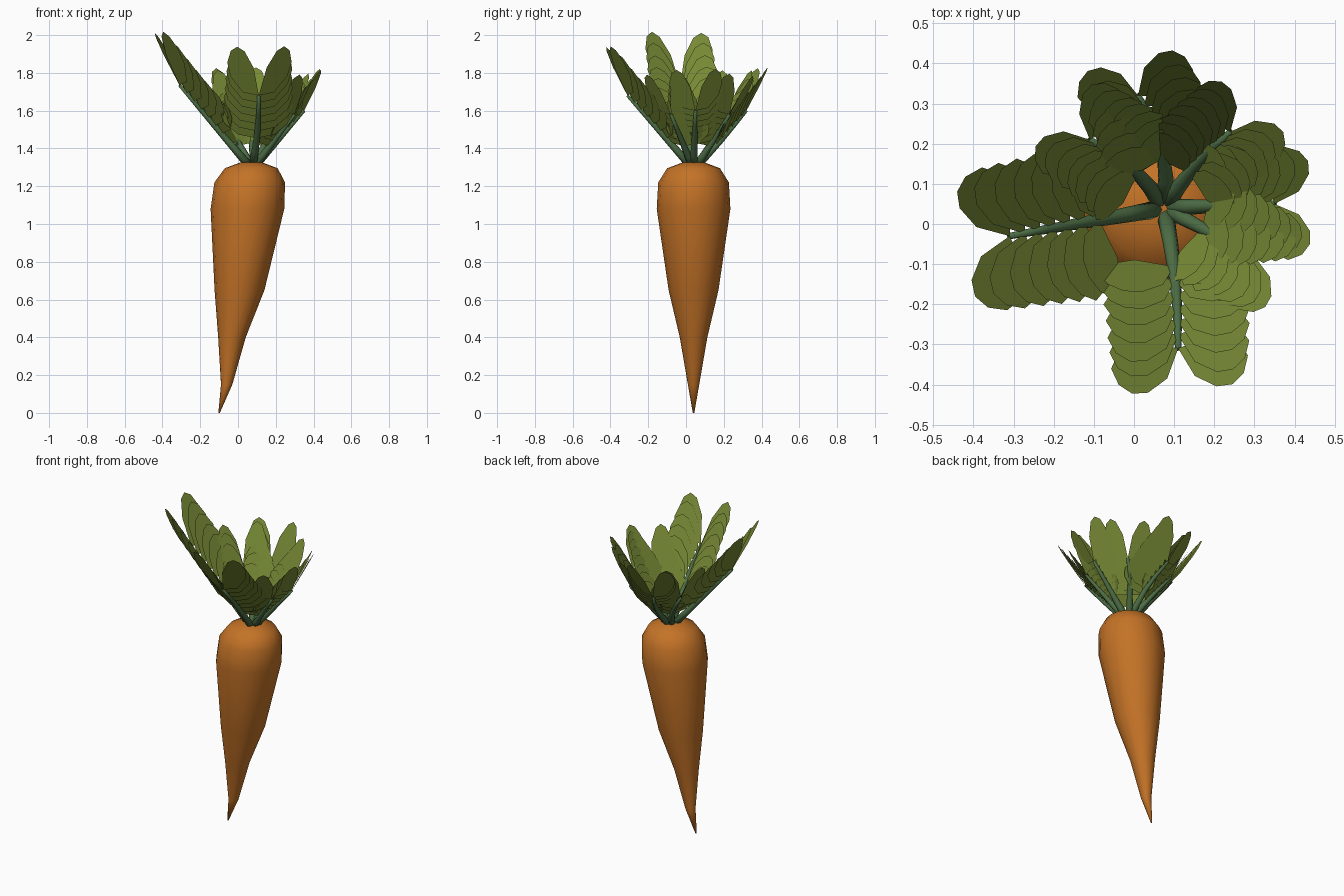
import bpy, bmesh, math, random
from mathutils import Vector

random.seed(4)
cube = bpy.data.objects.get("Cube")
if cube:
    bpy.data.objects.remove(cube, do_unlink=True)

UP = Vector((0, 0, 1))


def material(name, rgb):
    m = bpy.data.materials.new(name)
    m.use_nodes = True
    m.diffuse_color = (*rgb, 1)
    bsdf = next(n for n in m.node_tree.nodes if n.type == 'BSDF_PRINCIPLED')
    bsdf.inputs["Base Color"].default_value = (*rgb, 1)
    bsdf.inputs["Roughness"].default_value = 0.8
    return m


ORANGE = material("carrot_orange", (0.55, 0.17, 0.02))
LEAF = material("leaf_green", (0.18, 0.25, 0.035))
STEM = material("stem_green", (0.075, 0.155, 0.06))


def finish(bm, name, mat, smooth=False):
    mesh = bpy.data.meshes.new(name)
    bm.to_mesh(mesh)
    bm.free()
    mesh.materials.append(mat)
    obj = bpy.data.objects.new(name, mesh)
    bpy.context.collection.objects.link(obj)
    if smooth:
        for p in mesh.polygons:
            p.use_smooth = True
    return obj


def loft(name, rings, axis, sides, mat):
    """Skin of circles (centre, radius) all facing along one axis."""
    bm = bmesh.new()
    u = axis.cross(Vector((0, 1, 0))).normalized()
    v = axis.cross(u).normalized()
    loops = []
    for c, r in rings:
        angles = [math.tau * i / sides for i in range(sides)]
        loops.append([bm.verts.new(c + (u * math.cos(a) + v * math.sin(a)) * r) for a in angles])
    for lo, hi in zip(loops, loops[1:]):
        for i in range(sides):
            j = (i + 1) % sides
            bm.faces.new((lo[i], lo[j], hi[j], hi[i]))
    bm.faces.new(loops[0])
    bm.faces.new(loops[-1])
    bmesh.ops.recalc_face_normals(bm, faces=bm.faces)
    return finish(bm, name, mat, True)


# Root: tapered body leaning towards its tip (centre x, z, radius)
ROOT = [(-0.10, 0, 0.004), (-0.06, 0.15, 0.03), (-0.032, 0.4, 0.073), (0.008, 0.65, 0.132),
        (0.05, 1.08, 0.195), (0.062, 1.22, 0.187), (0.07, 1.295, 0.14), (0.07, 1.325, 0.06),
        (0.07, 1.33, 0.02)]
loft("carrot_root", [(Vector((x, 0.04, z)), r) for x, z, r in ROOT], UP, 16, ORANGE)

# Outline of one leaflet: across from the stem, along its length
BLADE = [(0, 0), (0.55, 0), (0.95, 0.3), (1.03, 0.6), (0.88, 0.88), (0.65, 1), (0.4, 0.93), (0.12, 0.6)]
CROWN = Vector((0.075, 0.04, 1.29))


def frond(name, end, size, bend):
    """A stem with two rows of overlapping leaflets folded into a shallow V."""
    end = Vector(end)
    line = end - CROWN
    out = Vector((line.x, line.y, 0)).normalized()
    side = UP.cross(out)
    lift = (UP * 0.6 - out * 0.8) * 0.35

    def stem_point(t):
        return CROWN + line * t + side * bend * math.sin(math.pi * t)

    rings = [(stem_point(t / 4), 0.023 - 0.015 * t / 4) for t in range(5)]
    loft(name + "_stem", rings, line.normalized(), 8, STEM)

    bm = bmesh.new()
    count = 7
    for sign in (-1, 1):
        across = (side * sign + lift) * 0.17 * size
        for i in range(count):
            t = i / (count - 1)
            base = stem_point(0.42 + 0.58 * t)
            grow = size * (0.6 + 0.4 * t) * random.uniform(0.96, 1.03)
            along = (out * 0.14 + UP * 0.26 + side * sign * 0.03) * grow
            width = across * (1.08 - 0.15 * t)
            bm.faces.new([bm.verts.new(base + width * a + along * b) for a, b in BLADE])
    finish(bm, name + "_leaflets", LEAF)


# Fronds: stem end, size, sideways bend
FRONDS = {
    "left_rear": ((0.24, 0.23, 1.58), 0.75, 0.01),
    "left": ((0.35, 0.05, 1.60), 0.78, 0.0),
    "left_front": ((0.30, -0.08, 1.58), 0.75, 0.0),
    "front": ((0.11, -0.31, 1.68), 0.95, 0.01),
    "right": ((-0.31, -0.03, 1.735), 1.0, 0.0),
    "right_rear": ((-0.11, 0.21, 1.59), 0.78, -0.02),
    "rear": ((0.01, 0.32, 1.60), 0.82, -0.03),
}
for label, (end, size, bend) in FRONDS.items():
    frond(label + "_frond", end, size, bend)
